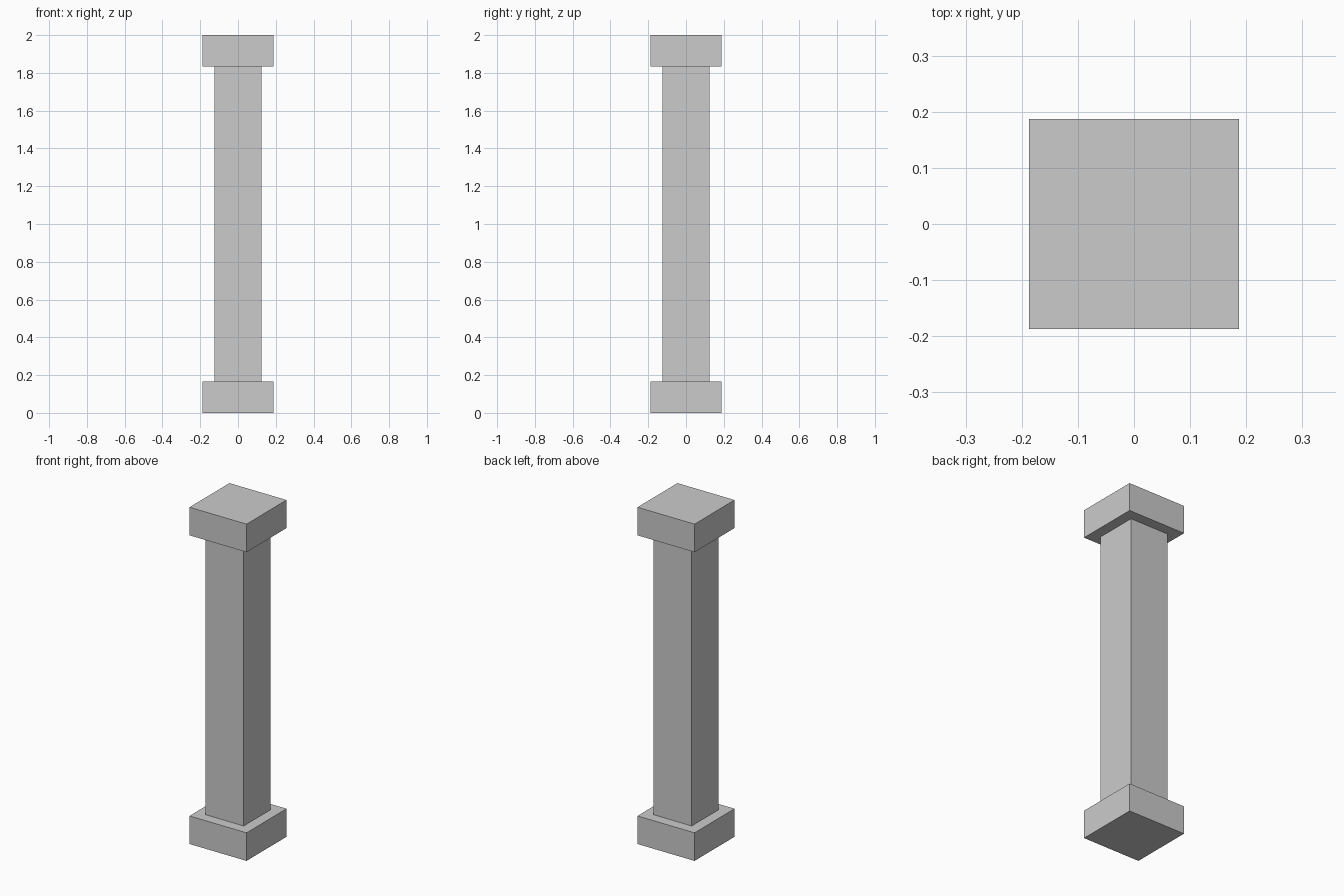
import bpy

if "Cube" in bpy.data.objects:
    bpy.data.objects.remove(bpy.data.objects["Cube"])

BLOCK_W, SHAFT_W = 0.375, 0.25
HEIGHT, BLOCK_H = 2.0, 1 / 6


def box(name, width, z0, z1):
    bpy.ops.mesh.primitive_cube_add(size=1, location=(0, 0, (z0 + z1) / 2))
    obj = bpy.context.object
    obj.name = name
    obj.scale = (width, width, z1 - z0)
    bpy.ops.object.transform_apply(location=False, rotation=False, scale=True)
    return obj


# Square base, shaft and capital
box("column_base", BLOCK_W, 0, BLOCK_H)
box("column_shaft", SHAFT_W, BLOCK_H, HEIGHT - BLOCK_H)
box("column_capital", BLOCK_W, HEIGHT - BLOCK_H, HEIGHT)
